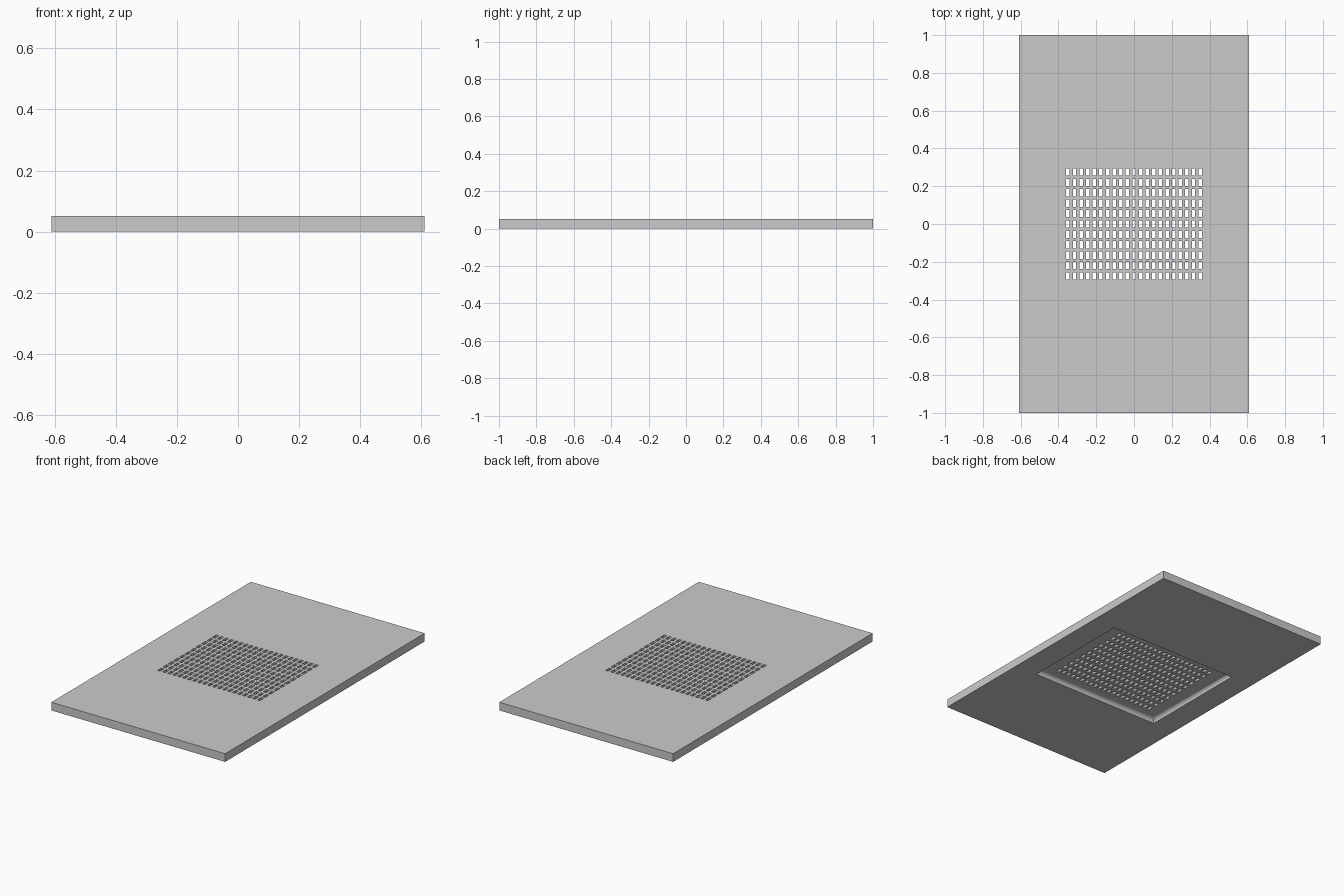
import bpy
import bmesh
import math
from mathutils import Matrix

WIDTH, LENGTH, THICK = 1.22, 2.0, 0.052
RECESS_X, RECESS_Y, DEPTH = 0.91, 0.72, 0.027
COLS, ROWS = 21, 11
STEP_X, STEP_Y = 0.035, 0.055
SLOT_X, SLOT_Y = 0.018, 0.038

cube = bpy.data.objects.get("Cube")
if cube:
    bpy.data.objects.remove(cube, do_unlink=True)


def make_object(name, bm):
    bmesh.ops.recalc_face_normals(bm, faces=bm.faces)
    mesh = bpy.data.meshes.new(name)
    bm.to_mesh(mesh)
    bm.free()
    obj = bpy.data.objects.new(name, mesh)
    bpy.context.collection.objects.link(obj)
    return obj


def add_box(bm, centre, size):
    bmesh.ops.create_cube(bm, size=1, matrix=Matrix.LocRotScale(centre, None, size))


def rectangle(bm, half_x, half_y, z):
    corners = ((-1, -1), (1, -1), (1, 1), (-1, 1))
    return [bm.verts.new((sx * half_x, sy * half_y, z)) for sx, sy in corners]


def cut(target, cutter):
    mod = target.modifiers.new(cutter.name, "BOOLEAN")
    mod.operation = "DIFFERENCE"
    mod.solver = "EXACT"
    mod.object = cutter
    bpy.context.view_layer.objects.active = target
    bpy.ops.object.modifier_apply(modifier=mod.name)
    bpy.data.objects.remove(cutter, do_unlink=True)


# Flat panel
bm = bmesh.new()
add_box(bm, (0, 0, THICK / 2), (WIDTH, LENGTH, THICK))
panel = make_object("vented_panel", bm)

# Underside recess whose walls curve into its ceiling
bm = bmesh.new()
rings = [rectangle(bm, RECESS_X / 2, RECESS_Y / 2, -DEPTH)]
SEGMENTS = 8
for i in range(SEGMENTS + 1):
    a = math.pi / 2 * i / SEGMENTS
    inset = DEPTH * (1 - math.cos(a))
    rings.append(rectangle(bm, RECESS_X / 2 - inset, RECESS_Y / 2 - inset,
                           DEPTH * math.sin(a)))
for low, high in zip(rings, rings[1:]):
    for k in range(4):
        n = (k + 1) % 4
        bm.faces.new((low[k], low[n], high[n], high[k]))
bm.faces.new(rings[0])
bm.faces.new(rings[-1])
cut(panel, make_object("recess_cutter", bm))

# Grid of through slots
bm = bmesh.new()
for col in range(COLS):
    for row in range(ROWS):
        x = (col - (COLS - 1) / 2) * STEP_X
        y = (row - (ROWS - 1) / 2) * STEP_Y
        add_box(bm, (x, y, THICK / 2), (SLOT_X, SLOT_Y, THICK * 2))
cut(panel, make_object("slot_cutter", bm))

# Smooth the curved walls, keep the flat faces flat
bpy.ops.object.select_all(action="DESELECT")
panel.select_set(True)
bpy.context.view_layer.objects.active = panel
bpy.ops.object.shade_smooth_by_angle(angle=math.radians(30))
for poly in panel.data.polygons:
    if abs(poly.normal.z) > 0.999:
        poly.use_smooth = False

# Single grey finish
grey = bpy.data.materials.new("light_grey")
grey.use_nodes = True
colour = (0.6, 0.6, 0.6, 1)
grey.diffuse_color = colour
grey.node_tree.nodes["Principled BSDF"].inputs["Base Color"].default_value = colour
panel.data.materials.clear()
panel.data.materials.append(grey)
